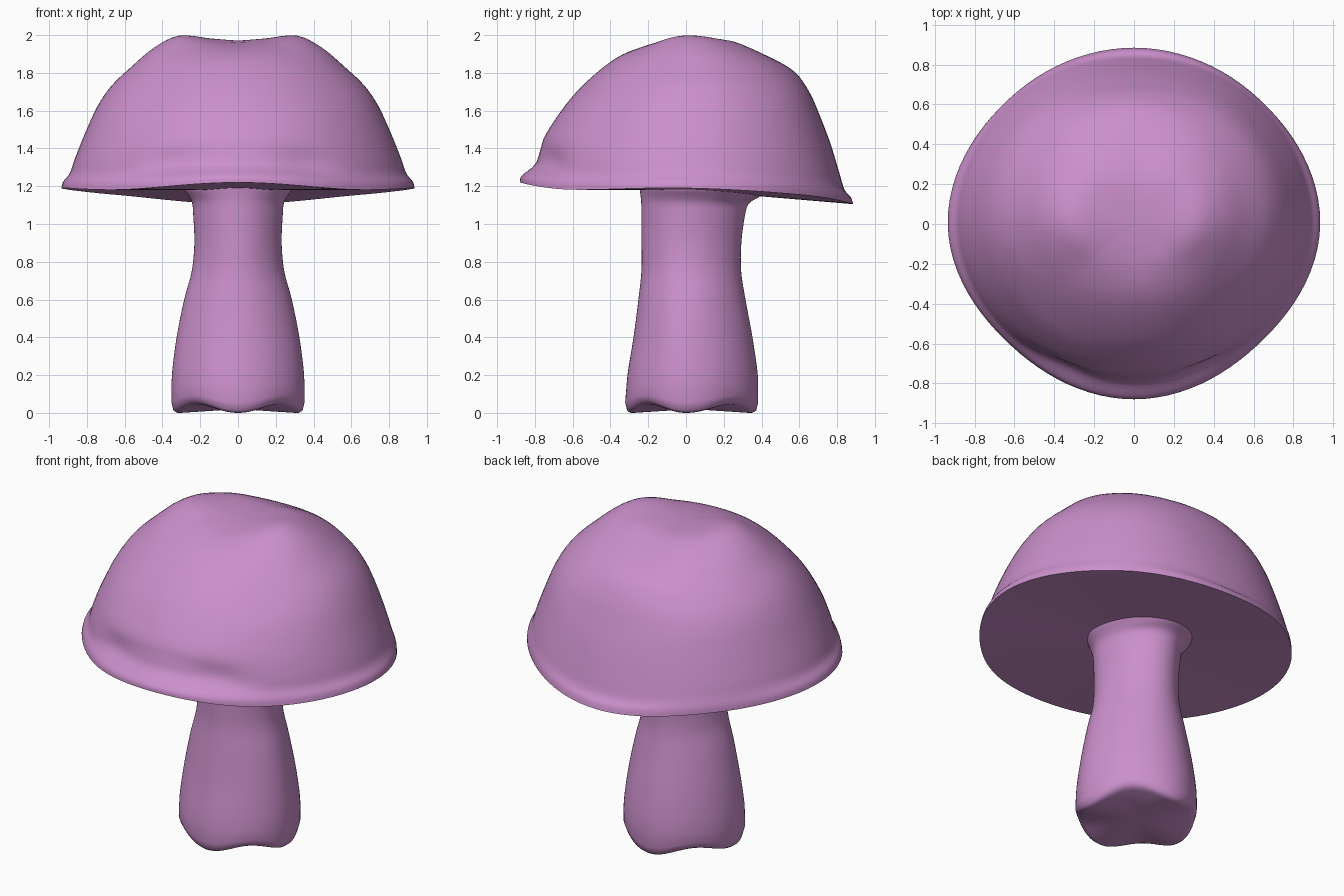
import bpy, bmesh
from math import sin, cos, pi, radians, exp

if "Cube" in bpy.data.objects:
    bpy.data.objects.remove(bpy.data.objects["Cube"])

mat = bpy.data.materials.new("mauve")
mat.diffuse_color = (0.6, 0.28, 0.6, 1)
mat.use_nodes = True
mat.node_tree.nodes["Principled BSDF"].inputs["Base Color"].default_value = mat.diffuse_color
SEG = 96


def spline(p, t, closed=False):
    """Catmull-Rom through the numbers in p, t measured in point steps."""
    n = len(p)
    i = int(t) if closed else min(int(t), n - 2)
    f = t - i
    a, b, c, d = [p[k % n] if closed else p[max(0, min(n - 1, k))]
                  for k in (i - 1, i, i + 1, i + 2)]
    return b + 0.5 * f * (c - a + f * (2*a - 5*b + 4*c - d + f * (3*(b - c) + d - a)))


def loft(name, rings, start, end):
    """Skin closed rings, closing both ends with a fan to a centre point."""
    bm = bmesh.new()
    vr = [[bm.verts.new(p) for p in r] for r in rings]
    for lo, hi in zip(vr, vr[1:]):
        for k in range(SEG):
            j = (k + 1) % SEG
            bm.faces.new((lo[k], lo[j], hi[j], hi[k]))
    for ring, centre in ((vr[0], start), (vr[-1], end)):
        c = bm.verts.new(centre)
        for k in range(SEG):
            bm.faces.new((ring[k], ring[(k + 1) % SEG], c))
    bmesh.ops.recalc_face_normals(bm, faces=bm.faces)
    me = bpy.data.meshes.new(name)
    bm.to_mesh(me)
    bm.free()
    me.materials.append(mat)
    ob = bpy.data.objects.new(name, me)
    bpy.context.collection.objects.link(ob)
    bpy.ops.object.select_all(action='DESELECT')
    ob.select_set(True)
    bpy.context.view_layer.objects.active = ob
    bpy.ops.object.shade_smooth_by_angle(angle=radians(45))


# cap: radius and height profiles from rim to crown, every 45 degrees
front = [(.88, 1.22), (.87, 1.255), (.80, 1.315), (.772, 1.39), (.745, 1.47), (.66, 1.6),
         (.57, 1.71), (.45, 1.82), (.34, 1.895), (.22, 1.94), (.1, 1.962)]
front_side = [(.868, 1.182), (.86, 1.22), (.832, 1.27), (.81, 1.35), (.768, 1.46), (.69, 1.6),
              (.60, 1.71), (.49, 1.82), (.38, 1.9), (.25, 1.955), (.12, 1.967)]
side = [(.935, 1.19), (.925, 1.225), (.89, 1.27), (.862, 1.35), (.81, 1.48), (.745, 1.62),
        (.67, 1.73), (.565, 1.83), (.44, 1.935), (.31, 1.997), (.15, 1.982)]
back_side = [(.888, 1.153), (.885, 1.19), (.867, 1.25), (.845, 1.33), (.803, 1.46), (.75, 1.6),
             (.685, 1.71), (.58, 1.82), (.46, 1.907), (.31, 1.972), (.14, 1.978)]
back = [(.885, 1.105), (.872, 1.143), (.84, 1.18), (.812, 1.27), (.765, 1.425), (.712, 1.565),
        (.655, 1.695), (.575, 1.805), (.44, 1.885), (.26, 1.957), (.12, 1.972)]
around = [side, back_side, back, back_side, side, front_side, front, front_side]


def cap_ring(t):
    ring = []
    for k in range(SEG):
        a = 2 * pi * k / SEG
        r, z = [spline([spline([q[i] for q in prof], t) for prof in around],
                       8 * k / SEG, True) for i in (0, 1)]
        # two hollows above the front rim
        off = abs(a - 1.5 * pi) - radians(27)
        r *= 1 - .03 * exp(-(off / .22) ** 2 - ((t - 2.6) / .8) ** 2)
        ring.append((r * cos(a), r * sin(a), z))
    return ring


rim = cap_ring(0)
under = [[(x * f, y * f, 1.18 + (z - 1.18) * f) for x, y, z in rim] for f in (.3, .6, .85)]
loft("cap", under + [cap_ring(i / 4) for i in range(41)], (0, 0, 1.18), (0, 0, 1.97))

# stem: height, half width, front reach, back reach
stem = [(.07, .35, .32, .38), (.2, .35, .31, .38), (.4, .325, .278, .352), (.6, .285, .252, .315),
        (.75, .245, .236, .292), (.9, .231, .235, .293), (1.05, .237, .236, .313),
        (1.11, .243, .237, .335), (1.145, .26, .24, .39), (1.18, .285, .245, .43),
        (1.21, .29, .25, .44)]


def stem_ring(z, w, f, b, wave=0):
    ring = []
    for k in range(SEG):
        a = 2 * pi * k / SEG
        s = 1 - .012 * (1 - cos(4 * a))  # slightly flattened diagonals
        ring.append((s * w * cos(a), s * (b if sin(a) > 0 else f) * sin(a),
                     z - wave * cos(4 * a)))
    return ring


# wavy foot below the smooth shaft
rings = [stem_ring(.028, .305, .28, .335, .022), stem_ring(.033, .325, .297, .355, .026),
         stem_ring(.045, .342, .312, .372, .026), stem_ring(.08, .352, .322, .382, .018)]
rings += [stem_ring(*[spline([s[i] for s in stem], t / 4) for i in range(4)])
          for t in range(3, 41)]
zmin = min(p[2] for r in rings for p in r)
rings = [[(x, y, z - zmin * (z < .2)) for x, y, z in r] for r in rings]
loft("stem", rings, (0, .03, .02), (0, .05, 1.21))
